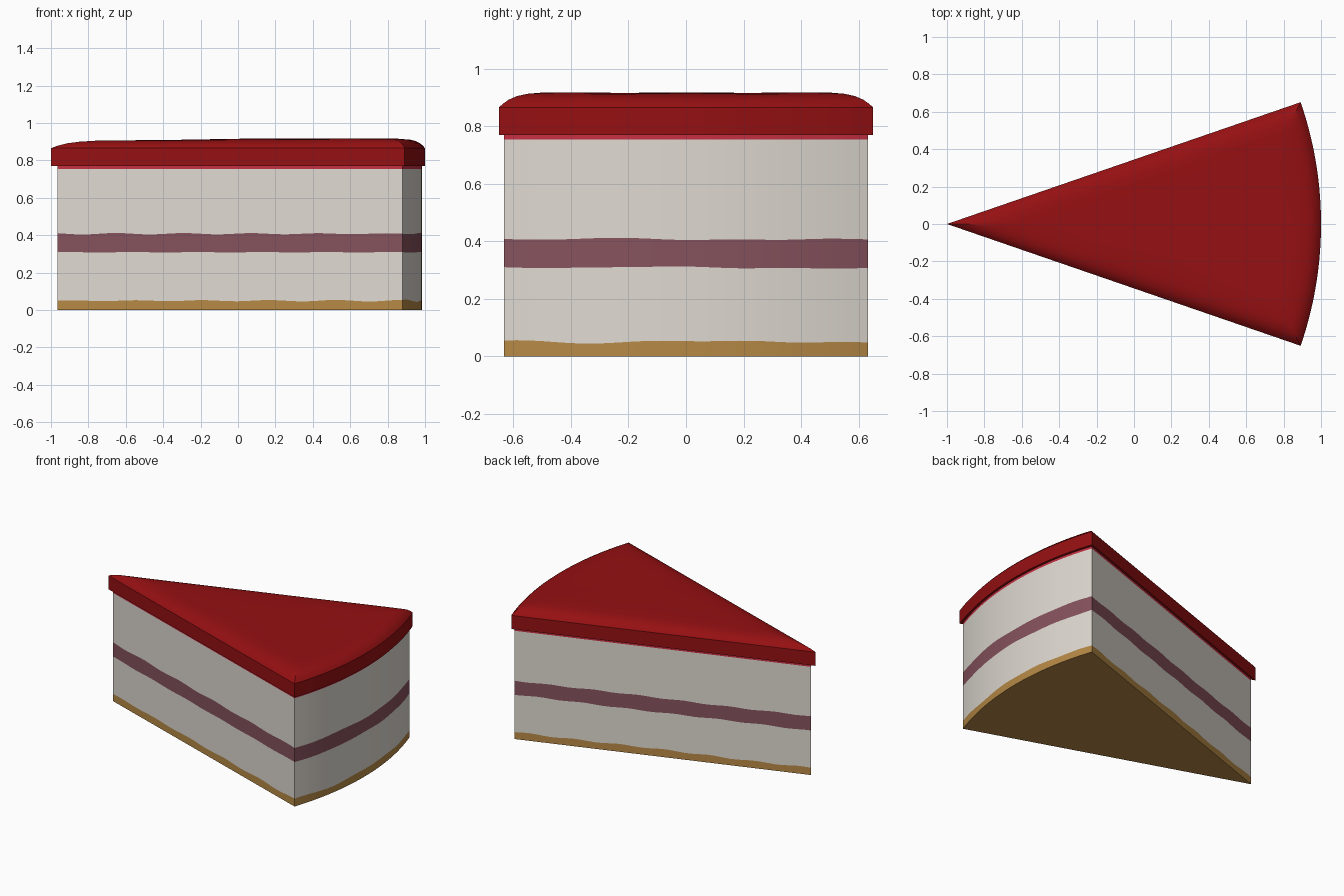
import bpy, bmesh, math

if "Cube" in bpy.data.objects:
    bpy.data.objects.remove(bpy.data.objects["Cube"])

HALF = math.radians(19.0)
N_SIDE, N_ARC = 40, 28


def material(name, rgb):
    m = bpy.data.materials.new(name)
    m.diffuse_color = (*rgb, 1)
    m.use_nodes = True
    m.node_tree.nodes["Principled BSDF"].inputs["Base Color"].default_value = m.diffuse_color
    return m


crust = material("golden crust", (0.47, 0.25, 0.06))
cream = material("cream", (0.74, 0.70, 0.64))
jam = material("berry filling", (0.24, 0.085, 0.11))
pink = material("pink glaze edge", (0.56, 0.03, 0.055))
red = material("red topping", (0.30, 0.005, 0.006))


def wedge(tip, radius, half, d=0.0):
    """Outline of a cake slice, inset evenly by d, counter-clockwise from the tip."""
    apex = (tip + d / math.sin(half), 0.0)
    r = radius - d
    b = half - math.asin(d / r)
    end = (tip + r * math.cos(b), -r * math.sin(b))
    side = [(apex[0] + (end[0] - apex[0]) * i / N_SIDE, end[1] * i / N_SIDE)
            for i in range(N_SIDE)]
    arc = [(tip + r * math.cos(t), r * math.sin(t))
           for t in (-b + 2 * b * i / N_ARC for i in range(N_ARC + 1))]
    return side + arc + [(x, -y) for x, y in reversed(side[1:])]


def loft(name, rings, mats, band_mats, centre_z=None, centre_x=0.0):
    """Bridge rings upward; cap the bottom flat and the top flat or with a fan."""
    bm = bmesh.new()
    loops = [[bm.verts.new(p) for p in ring] for ring in rings]
    n = len(loops[0])
    for k in range(len(loops) - 1):
        a, b = loops[k], loops[k + 1]
        for i in range(n):
            j = (i + 1) % n
            bm.faces.new((a[i], a[j], b[j], b[i])).material_index = band_mats[k]
    bm.faces.new(loops[0][::-1]).material_index = band_mats[0]
    top = loops[-1]
    if centre_z is None:
        bm.faces.new(top).material_index = band_mats[-1]
    else:
        c = bm.verts.new((centre_x, 0, centre_z))
        for i in range(n):
            bm.faces.new((top[i], top[(i + 1) % n], c)).material_index = band_mats[-1]
    me = bpy.data.meshes.new(name)
    bm.to_mesh(me)
    bm.free()
    for m in mats:
        me.materials.append(m)
    ob = bpy.data.objects.new(name, me)
    bpy.context.collection.objects.link(ob)
    bpy.ops.object.select_all(action='DESELECT')
    ob.select_set(True)
    bpy.context.view_layer.objects.active = ob
    bpy.ops.object.shade_smooth_by_angle(angle=math.radians(30))
    return ob


# Layered cake body: crust, cream, filling, cream, glaze edge, with wavy borders
body = wedge(-0.965, 1.95, math.radians(18.95))


def body_ring(z, amp=0.0, phase=0.0):
    return [(x, y, z + amp * (math.sin(20 * x + 7 * y + phase)
                              + 0.5 * math.sin(11 * x - 17 * y + 2 * phase)))
            for x, y in body]


loft("cake_layers",
     [body_ring(0), body_ring(0.05, 0.004, 0.5), body_ring(0.309, 0.003, 1.7),
      body_ring(0.408, 0.003, 3.1), body_ring(0.754), body_ring(0.772)],
     [crust, cream, jam, pink], [0, 1, 2, 1, 3])


# Overhanging topping with a rounded rim and a gently uneven top
def top_ring(d, z, amp):
    return [(x, y, z + amp * (0.7 * math.tanh(3 * (x + 0.1))
                              + 0.4 * math.sin(5 * x + 1) * math.cos(6 * y)))
            for x, y in wedge(-1, 2, HALF, d)]


profile = [(0, 0.77, 0), (0, 0.865, 0), (0.012, 0.879, 0), (0.028, 0.892, 0.001),
           (0.05, 0.902, 0.003), (0.08, 0.909, 0.004), (0.12, 0.912, 0.005),
           (0.2, 0.913, 0.005), (0.3, 0.913, 0.005), (0.4, 0.914, 0.004)]
loft("topping", [top_ring(*p) for p in profile], [red],
     [0] * (len(profile) - 1), centre_z=0.917, centre_x=0.5)
